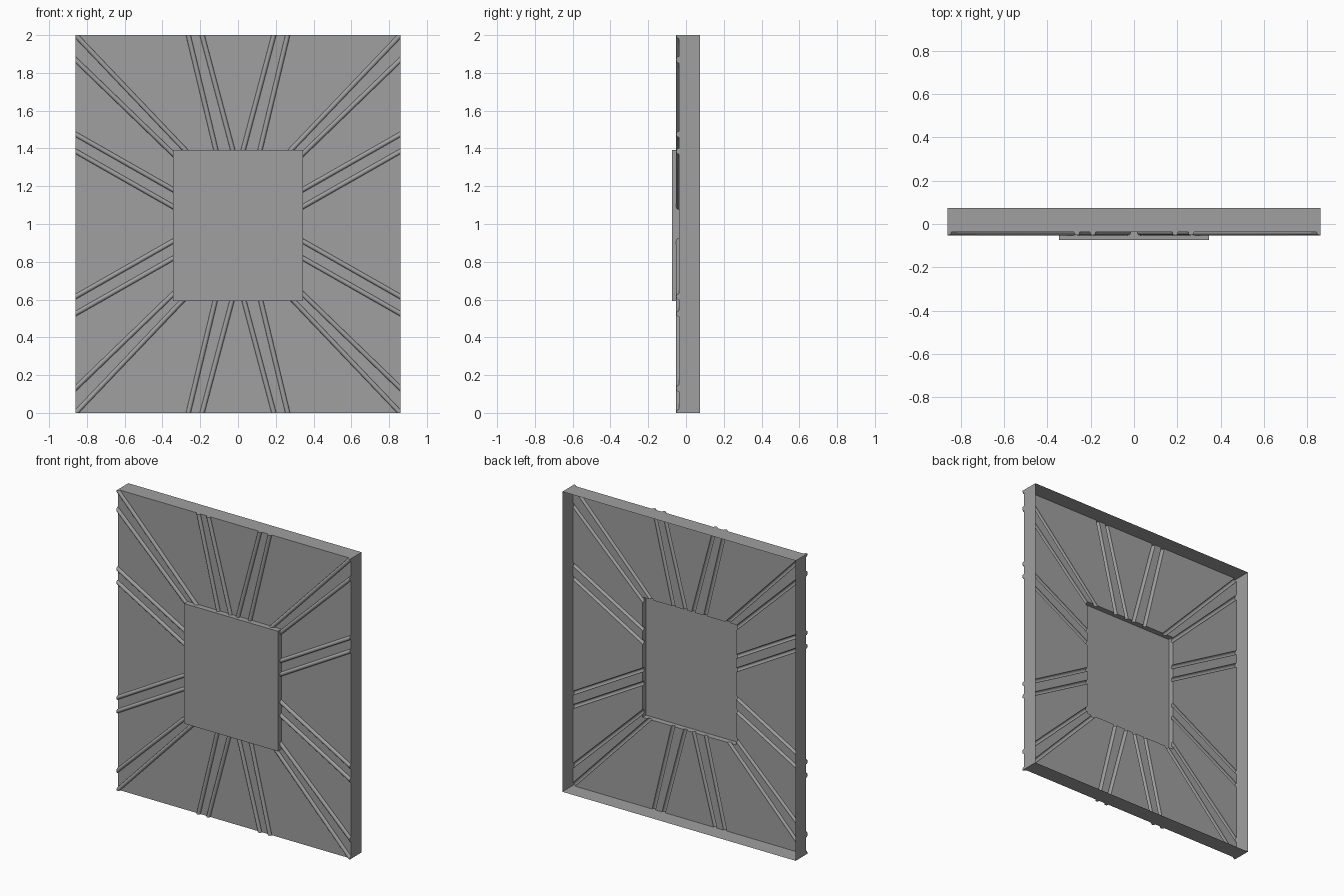
import bpy, bmesh, math
from mathutils import Vector, Matrix

cube = bpy.data.objects.get("Cube")
if cube:
    bpy.data.objects.remove(cube, do_unlink=True)

HALF_W, HEIGHT = 0.86, 2.0
BACK, SHEET, FRONT = 0.0735, -0.036, -0.0735
RIB_R, RIB_Y = 0.0125, -0.0395

grey = bpy.data.materials.new("sheet_grey")
grey.use_nodes = True
grey.diffuse_color = (0.35, 0.35, 0.35, 1)
grey.node_tree.nodes["Principled BSDF"].inputs["Base Color"].default_value = (0.35, 0.35, 0.35, 1)


def new_object(name, bm):
    mesh = bpy.data.meshes.new(name)
    bm.to_mesh(mesh)
    bm.free()
    obj = bpy.data.objects.new(name, mesh)
    bpy.context.collection.objects.link(obj)
    mesh.materials.append(grey)
    return obj


def box(name, lo, hi):
    bm = bmesh.new()
    lo, hi = Vector(lo), Vector(hi)
    bmesh.ops.create_cube(bm, size=1, matrix=Matrix.Translation((lo + hi) / 2)
                          @ Matrix.Diagonal((hi - lo).to_4d()))
    return new_object(name, bm)


def add_rib(bm, outer, inner):
    # round bead, run a little past both ends
    a, b = Vector((outer[0], RIB_Y, outer[1])), Vector((inner[0], RIB_Y, inner[1]))
    d = (b - a).normalized()
    a, b = a - d * 0.08, b + d * 0.03
    turn = Vector((0, 0, 1)).rotation_difference(d).to_matrix().to_4x4()
    bmesh.ops.create_cone(bm, cap_ends=True, segments=16, radius1=RIB_R, radius2=RIB_R,
                          depth=(b - a).length, matrix=Matrix.Translation((a + b) / 2) @ turn)


def combine(target, other, operation):
    mod = target.modifiers.new("combine", "BOOLEAN")
    mod.operation, mod.solver, mod.object = operation, "EXACT", other
    bpy.context.view_layer.objects.active = target
    bpy.ops.object.modifier_apply(modifier=mod.name)
    bpy.data.objects.remove(other, do_unlink=True)


# radiating stiffening ribs: (outer x, z), (inner x, z) for one quadrant
ribs = [((0.852, 1.992), (0.28, 1.392)), ((0.86, 1.87), (0.345, 1.372)),
        ((0.86, 1.475), (0.345, 1.182)), ((0.86, 1.385), (0.345, 1.092)),
        ((0.263, 2.0), (0.117, 1.392)), ((0.19, 2.0), (0.028, 1.392))]
bm = bmesh.new()
for outer, inner in ribs:
    for sx in (-1, 1):
        for flip in (False, True):
            ends = [(sx * x, HEIGHT - z if flip else z) for x, z in (outer, inner)]
            add_rib(bm, *ends)
rib_set = new_object("ribs", bm)

# oversized body with raised centre panel, trimmed to the outline
tray = box("pressed_tray_panel", (-1.2, SHEET, -0.3), (1.2, 0.2, 2.3))
centre = box("raised_centre", (-0.345, FRONT, 0.592), (0.345, 0.05, 1.392))
trim = box("outline", (-HALF_W, -0.3, 0), (HALF_W, BACK, HEIGHT))
combine(tray, rib_set, "UNION")
combine(tray, centre, "UNION")
combine(tray, trim, "INTERSECT")

# open the back so the body becomes a thin pressed sheet with rim walls
bm = bmesh.new()
bm.from_mesh(tray.data)
back = [f for f in bm.faces if f.normal.y > 0.9 and f.calc_center_median().y > BACK - 0.01]
bmesh.ops.delete(bm, geom=back, context="FACES")
for f in bm.faces:
    f.material_index = 0
bm.to_mesh(tray.data)
bm.free()
tray.data.materials.clear()
tray.data.materials.append(grey)

bpy.ops.object.select_all(action="DESELECT")
tray.select_set(True)
bpy.context.view_layer.objects.active = tray
bpy.ops.object.shade_smooth_by_angle(angle=math.radians(30))
